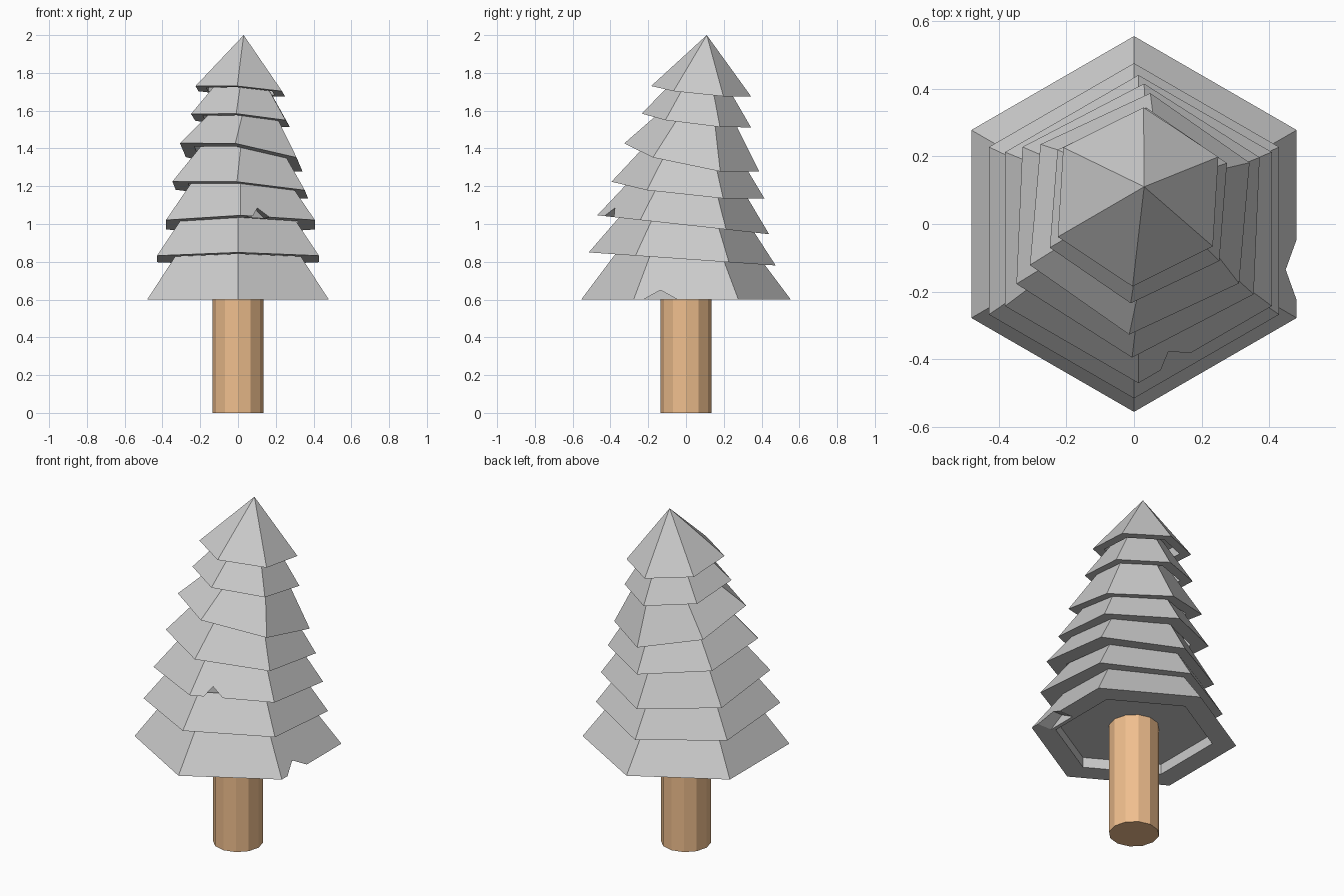
import bpy, bmesh, math
from mathutils import Vector

if "Cube" in bpy.data.objects:
    bpy.data.objects.remove(bpy.data.objects["Cube"])


def finish(name, bm):
    bmesh.ops.recalc_face_normals(bm, faces=bm.faces[:])
    me = bpy.data.meshes.new(name)
    bm.to_mesh(me)
    bm.free()
    ob = bpy.data.objects.new(name, me)
    bpy.context.collection.objects.link(ob)
    return ob


def hex_ring(bm, c, r, slope, twist):
    # Hexagon with corners on +-y, lying in a tilted plane
    verts = []
    for i in range(6):
        a = math.radians(90 + 60 * i - twist)
        x, y = r * math.cos(a), r * math.sin(a)
        verts.append(bm.verts.new(c + Vector((x, y, slope[0] * x + slope[1] * y))))
    return verts


def bridge(bm, a, b):
    for i in range(6):
        j = (i + 1) % 6
        bm.faces.new((a[i], a[j], b[j], b[i]))


def notch(target, centre, angle, width, height, depth):
    # Triangular bite cut out of a lower rim, pointing outward along angle
    out = Vector((math.cos(angle), math.sin(angle), 0))
    side = Vector((-out.y, out.x, 0))
    low = 0.04
    w = width / 2 * (height + low) / height
    bm = bmesh.new()
    rings = []
    for d in (-depth, 0.15):
        p = Vector(centre) + out * d
        rings.append([bm.verts.new(q) for q in (
            p - side * w - Vector((0, 0, low)),
            p + side * w - Vector((0, 0, low)),
            p + Vector((0, 0, height)))])
    a, b = rings
    bm.faces.new(a)
    bm.faces.new(b)
    for i in range(3):
        j = (i + 1) % 3
        bm.faces.new((a[i], a[j], b[j], b[i]))
    cutter = finish("notch_cutter", bm)
    cutter.hide_render = True
    cutter.hide_viewport = True
    mod = target.modifiers.new("notch", 'BOOLEAN')
    mod.operation = 'DIFFERENCE'
    mod.solver = 'EXACT'
    mod.object = cutter


# Trunk
bpy.ops.mesh.primitive_cylinder_add(vertices=12, radius=0.135, depth=0.67,
                                    location=(0, 0, 0.335))
trunk = bpy.context.object
trunk.name = "trunk"
bark = bpy.data.materials.new("bark")
bark.diffuse_color = (0.87, 0.52, 0.27, 1)
bark.use_nodes = True
bark.node_tree.nodes["Principled BSDF"].inputs["Base Color"].default_value = bark.diffuse_color
trunk.data.materials.append(bark)

# Foliage tiers: rim centre, rim radius, plane slope (x, y), clockwise twist
tiers = [
    ((0, 0, 0.6), 0.555, (0, 0), 0),
    ((0, -0.02, 0.815), 0.495, (0, -0.07), 0),
    ((0.013, -0.015, 0.996), 0.455, (0, -0.11), 0),
    ((0.012, 0.01, 1.18), 0.405, (-0.07, -0.105), 2.5),
    ((0.017, 0.03, 1.353), 0.358, (-0.14, -0.195), 5),
    ((0.013, 0.055, 1.548), 0.29, (-0.075, -0.12), 4.5),
    ((0.012, 0.08, 1.703), 0.265, (-0.065, -0.10), 3.5),
]
apex = Vector((0.03, 0.11, 2.0))
recess = 0.06
objs = []
for k, (c, r, slope, twist) in enumerate(tiers):
    c = Vector(c)
    n = Vector((-slope[0], -slope[1], 1)).normalized()
    bm = bmesh.new()
    rim = hex_ring(bm, c, r, slope, twist)
    inner = hex_ring(bm, c, r * 0.765, slope, twist)
    ceiling = hex_ring(bm, c + n * recess, r * 0.765, slope, twist)
    bridge(bm, rim, inner)
    bridge(bm, inner, ceiling)
    bm.faces.new(ceiling)
    if k < len(tiers) - 1:
        h = tiers[k + 1][0][2] - c.z + 0.065
        top = hex_ring(bm, c + n * h, r - 0.75 * h, slope, twist)
        bridge(bm, rim, top)
        bm.faces.new(top)
    else:
        tip = bm.verts.new(apex)
        for i in range(6):
            bm.faces.new((rim[i], rim[(i + 1) % 6], tip))
    objs.append(finish(f"foliage_tier_{k + 1}", bm))

# Two broken spots in the rims
notch(objs[0], (0.48, -0.135, 0.6), 0, 0.18, 0.05, 0.09)
notch(objs[2], (0.12, -0.408, 1.04), math.radians(-60), 0.10, 0.045, 0.07)
